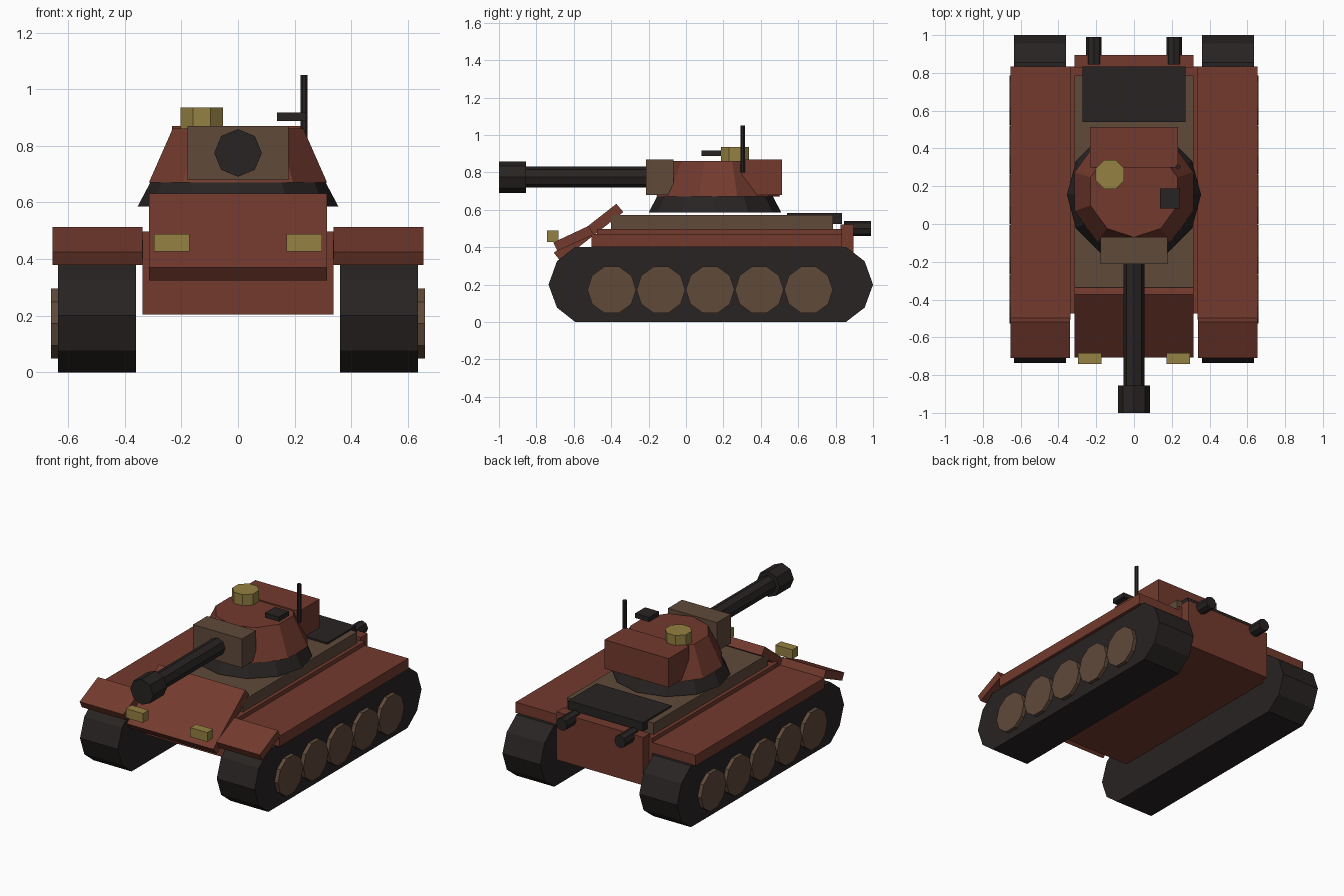
import bpy, bmesh
from math import pi, cos, sin

if "Cube" in bpy.data.objects:
    bpy.data.objects.remove(bpy.data.objects["Cube"])


def material(name, rgb):
    m = bpy.data.materials.new(name)
    m.diffuse_color = (*rgb, 1)
    m.use_nodes = True
    m.node_tree.nodes["Principled BSDF"].inputs["Base Color"].default_value = m.diffuse_color
    return m


RED = material("red_paint", (0.17, 0.042, 0.027))
BROWN = material("brown_paint", (0.115, 0.068, 0.042))
DARK = material("dark_metal", (0.021, 0.017, 0.016))
GOLD = material("brass", (0.30, 0.22, 0.055))


def loft(name, rings, mat):
    """Closed solid through two rings of matching points."""
    bm = bmesh.new()
    a, b = [[bm.verts.new(p) for p in ring] for ring in rings]
    n = len(a)
    bm.faces.new(a)
    bm.faces.new(b)
    for i in range(n):
        j = (i + 1) % n
        bm.faces.new((a[i], a[j], b[j], b[i]))
    bmesh.ops.recalc_face_normals(bm, faces=bm.faces)
    me = bpy.data.meshes.new(name)
    bm.to_mesh(me)
    bm.free()
    me.materials.append(mat)
    ob = bpy.data.objects.new(name, me)
    bpy.context.collection.objects.link(ob)
    return ob


def side_profile(name, pts, x0, x1, mat):
    """(y, z) outline extruded from x0 to x1."""
    return loft(name, [[(x, y, z) for y, z in pts] for x in (x0, x1)], mat)


def box(name, x, y, z, mat):
    pts = [(y[0], z[0]), (y[1], z[0]), (y[1], z[1]), (y[0], z[1])]
    return side_profile(name, pts, x[0], x[1], mat)


def prism(name, axis, ends, centre, radii, sides, mat, phase=0.0):
    """Regular prism or frustum along an axis; centre is in the other two axes."""
    rings = []
    for e, r in zip(ends, radii):
        ring = []
        for i in range(sides):
            a = phase + 2 * pi * i / sides
            p = [centre[0] + r * cos(a), centre[1] + r * sin(a)]
            p.insert("xyz".index(axis), e)
            ring.append(p)
        rings.append(ring)
    return loft(name, rings, mat)


# Hull
box("lower_hull", (-0.338, 0.338), (-0.475, 0.835), (0.205, 0.497), RED)
box("upper_deck", (-0.315, 0.315), (-0.40, 0.787), (0.49, 0.572), BROWN)
box("engine_cover", (-0.272, 0.272), (0.54, 0.835), (0.525, 0.583), DARK)
box("rear_plate", (-0.315, 0.315), (0.825, 0.895), (0.205, 0.52), RED)
side_profile("front_plate", [(-0.372, 0.632), (-0.335, 0.588),
                             (-0.67, 0.325), (-0.707, 0.37)], -0.315, 0.315, RED)

# Running gear and paired fittings
track = [(-0.735, 0.2), (-0.69, 0.325), (-0.592, 0.402), (0.855, 0.402),
         (0.955, 0.325), (1.0, 0.2), (0.955, 0.077), (0.855, 0.0),
         (-0.592, 0.0), (-0.69, 0.077)]
flap = [(-0.71, 0.425), (-0.52, 0.514), (-0.495, 0.467), (-0.687, 0.38)]
for label, s in (("left", -1), ("right", 1)):
    side_profile(label + "_track", track, s * 0.36, s * 0.635, DARK)
    for i in range(5):
        prism(f"{label}_wheel_{i + 1}", "x", (s * 0.60, s * 0.66),
              (-0.397 + 0.263 * i, 0.172), (0.13, 0.13), 10, BROWN)
    box(label + "_fender", (s * 0.335, s * 0.655), (-0.505, 0.835), (0.40, 0.47), RED)
    side_profile(label + "_front_flap", flap, s * 0.338, s * 0.655, RED)
    box(label + "_headlight", (s * 0.172, s * 0.296), (-0.742, -0.682), (0.427, 0.488), GOLD)
    prism(label + "_exhaust", "y", (0.845, 0.99), (s * 0.212, 0.5), (0.041, 0.041), 8, DARK)

# Turret
prism("turret_ring", "z", (0.585, 0.67), (0, 0.155), (0.355, 0.31), 12, DARK)
prism("turret", "z", (0.67, 0.862), (0, 0.172), (0.331, 0.242), 10, RED, pi / 2)
box("turret_bustle", (-0.233, 0.233), (0.30, 0.513), (0.68, 0.87), RED)
box("mantlet", (-0.178, 0.178), (-0.213, -0.068), (0.68, 0.87), BROWN)
prism("cupola", "z", (0.85, 0.935), (-0.128, 0.262), (0.082, 0.082), 8, GOLD, pi / 8)
box("hatch", (0.137, 0.24), (0.083, 0.187), (0.887, 0.917), DARK)
prism("antenna", "z", (0.80, 1.05), (0.233, 0.303), (0.013, 0.013), 8, DARK, pi / 8)

# Gun
prism("barrel", "y", (-0.87, -0.20), (0, 0.775), (0.056, 0.056), 8, DARK)
prism("muzzle", "y", (-1.0, -0.855), (0, 0.775), (0.084, 0.084), 8, DARK)
